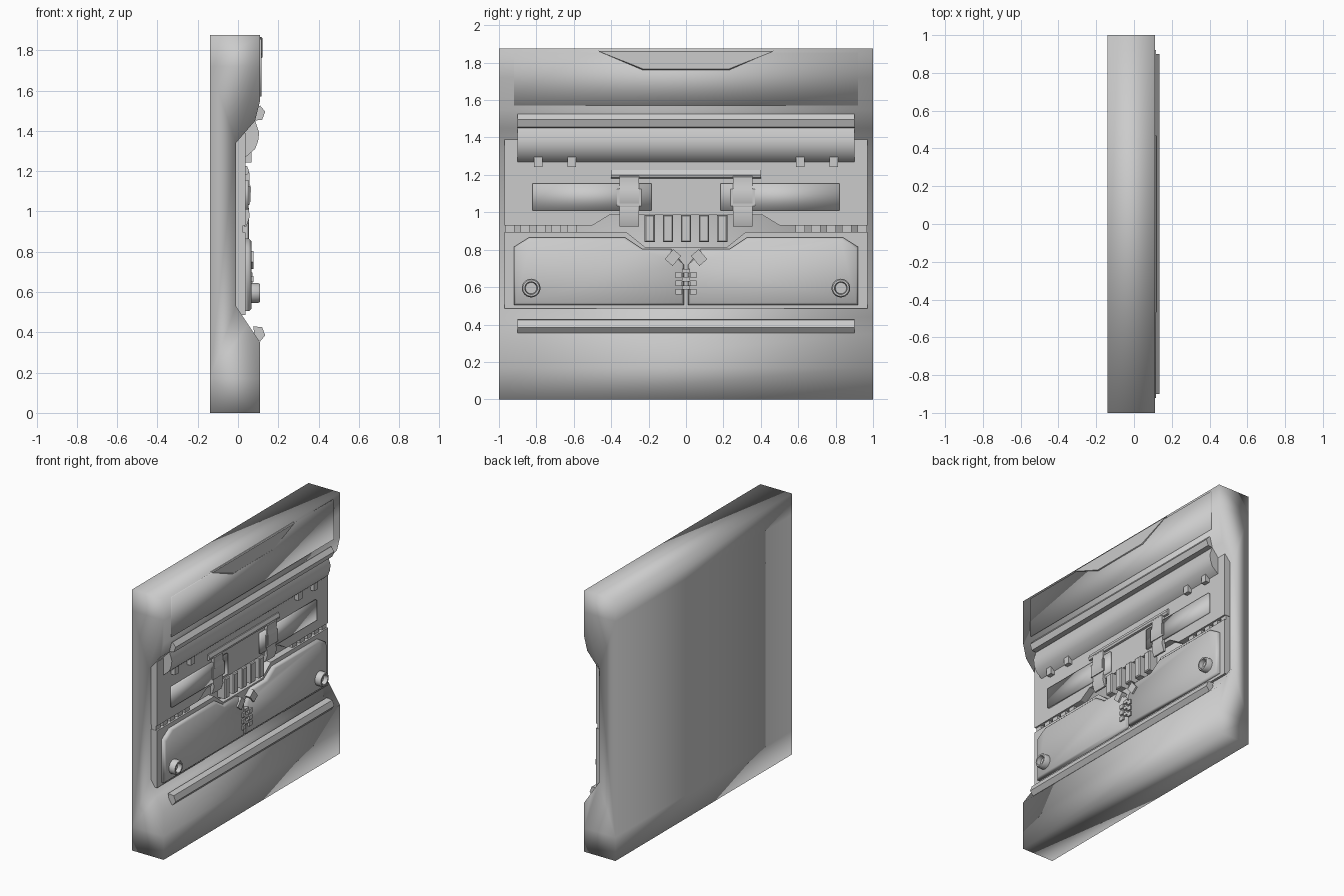
import bpy, bmesh, math
from mathutils import Matrix, Vector

old = bpy.data.objects.get("Cube")
if old:
    bpy.data.objects.remove(old, do_unlink=True)

GREY = (0.6, 0.6, 0.6, 1)
grey = bpy.data.materials.new("plain_grey")
grey.use_nodes = True
grey.diffuse_color = GREY
grey.node_tree.nodes["Principled BSDF"].inputs["Base Color"].default_value = GREY


def finish(name, bm, smooth=None):
    """Turn a bmesh into an object; smooth is an edge angle in degrees."""
    bmesh.ops.recalc_face_normals(bm, faces=bm.faces)
    mesh = bpy.data.meshes.new(name)
    bm.to_mesh(mesh)
    bm.free()
    mesh.materials.append(grey)
    obj = bpy.data.objects.new(name, mesh)
    bpy.context.collection.objects.link(obj)
    if smooth:
        bpy.ops.object.select_all(action='DESELECT')
        obj.select_set(True)
        bpy.context.view_layer.objects.active = obj
        if smooth >= 180:
            bpy.ops.object.shade_smooth()
        else:
            bpy.ops.object.shade_smooth_by_angle(angle=math.radians(smooth))
    return obj


def loft(name, rings, smooth=None):
    """Closed solid through a row of matching outlines."""
    bm = bmesh.new()
    loops = [[bm.verts.new(p) for p in ring] for ring in rings]
    for a, b in zip(loops, loops[1:]):
        for i in range(len(a)):
            j = (i + 1) % len(a)
            bm.faces.new((a[i], a[j], b[j], b[i]))
    bm.faces.new(loops[0])
    bm.faces.new(loops[-1])
    return finish(name, bm, smooth)


def rail(name, profile, y0, y1, smooth=None):
    """Sweep an (x, z) profile along y."""
    return loft(name, [[(x, y, z) for x, z in profile] for y in (y0, y1)], smooth)


def plate(name, outline, x0, x1, smooth=None, side=1, lip=0):
    """Raise a (y, z) outline from x0 to x1, with an optional sloped rim."""
    mid = Vector((sum(p[0] for p in outline), sum(p[1] for p in outline))) / len(outline)

    def shrink(p):
        d = mid - Vector(p)
        return (p[0] + math.copysign(lip, d.x), p[1] + math.copysign(lip, d.y))

    rings = [[(x0, side * y, z) for y, z in outline]]
    if lip:
        rings.append([(x1 - lip, side * y, z) for y, z in outline])
    rings.append([(x1, side * y, z) for y, z in map(shrink, outline)])
    return loft(name, rings, smooth)


def block(name, y, z, wide, tall, x0, x1, turn=0):
    bm = bmesh.new()
    m = (Matrix.Translation(((x0 + x1) / 2, y, z)) @ Matrix.Rotation(math.radians(turn), 4, 'X')
         @ Matrix.Diagonal((x1 - x0, wide, tall, 1)))
    bmesh.ops.create_cube(bm, size=1, matrix=m)
    return finish(name, bm)


def mirrored(half):
    return half + [(-y, z) for y, z in reversed(half)]


# Main slab with a wide recessed channel
rail("body", [(-.14, 0), (.11, 0), (.11, .17), (.11, .35), (.05, .44), (-.01, .53),
              (-.01, 1.34), (.085, 1.45), (.11, 1.55), (.11, 1.72), (.11, 1.875),
              (-.14, 1.875), (-.14, 1.72), (-.14, .17)], -1, 1, 180)

# Top plate and its raised trapezoid
plate("top_plate", mirrored([(-.92, 1.57), (-.92, 1.855)]), .10, .117, 180)
plate("top_trapezoid", mirrored([(-.23, 1.76), (-.47, 1.865)]), .10, .122, 40, lip=.005)

# Long angled rails above and below the channel
edge = [(.075, .43), (.12, .425), (.135, .385), (.11, .355), (.085, .37)]
rail("lower_rail", edge, -.9, .9)
rail("upper_rail", [(x, 1.88 - z) for x, z in edge], -.9, .9)

# Curved hood under the upper rail
rail("hood", [(.02, 1.26), (.045, 1.275), (.085, 1.31), (.1, 1.35), (.105, 1.39),
              (.085, 1.45), (.04, 1.43)], -.9, .9, 40)

# Base panels with matching stepped edges
plate("upper_panel", mirrored([(-.97, 1.39), (-.97, .93), (-.5, .93), (-.41, .985)]), -.02, .037)
plate("lower_panel", mirrored([(-.97, .485), (-.97, .895), (-.32, .895), (-.22, .815)]), -.02, .037)

# Latch bar between the clamps
rail("latch_bar", [(.03, 1.18), (.05, 1.185), (.055, 1.2), (.045, 1.225), (.03, 1.225)], -.4, .4)

# Row of upright fins
for i in range(5):
    y = (i - 2) * .097
    plate("fin", [(y - .027, .84), (y - .027, .985), (y + .027, .985), (y + .027, .84)],
          -.01, .055, 40, lip=.006)

for side, word in ((1, "left"), (-1, "right")):
    # Small tabs under the hood
    for y in (.61, .79):
        block(word + "_hood_tab", side * y, 1.27, .045, .055, .03, .068)

    # Raised bar and its clamp
    plate(word + "_grip", [(.185, 1.01), (.185, 1.155), (.82, 1.155), (.82, 1.01)],
          .03, .052, 180, side)
    lo, hi = sorted((side * .25, side * .355))
    rail(word + "_clamp", [(.03, .925), (.042, .925), (.058, .975), (.052, 1.03), (.062, 1.05),
                           (.064, 1.12), (.056, 1.14), (.058, 1.19), (.045, 1.205), (.03, 1.2)],
         lo, hi, 30)
    block(word + "_clamp_band", side * .303, 1.08, .13, .09, .03, .06)

    # Teeth in the seam between the panels
    for i in range(5):
        block(word + "_seam_tooth", side * (.61 + i * .083), .912, .05, .04, -.02, .025)

    # Raised lower door with a sloped rim
    door = [(.012, .505), (.012, .72), (.08, .805), (.235, .805), (.325, .865),
            (.84, .865), (.92, .815), (.92, .505)]
    plate(word + "_door", door, .03, .066, 60, side, lip=.012)

    # Hollow stud on the door
    rings = []
    for x, r in ((.05, .05), (.10, .05), (.11, .044), (.11, .034), (.08, .03)):
        rings.append([(x, side * .828 + r * math.cos(t * math.tau / 24),
                       .595 + r * math.sin(t * math.tau / 24)) for t in range(24)])
    loft(word + "_stud", rings, 40)

    # Tilted clip and the column of small hooks at the centre
    block(word + "_tilted_clip", side * .07, .758, .055, .07, .03, .078, side * 40)
    for i in range(3):
        block(word + "_hook", side * .038, .575 + i * .045, .035, .03, .03, .077)

# Links joining the hooks
for i in range(3):
    block("hook_link", 0, .597 + i * .045, .045, .022, .03, .073)
